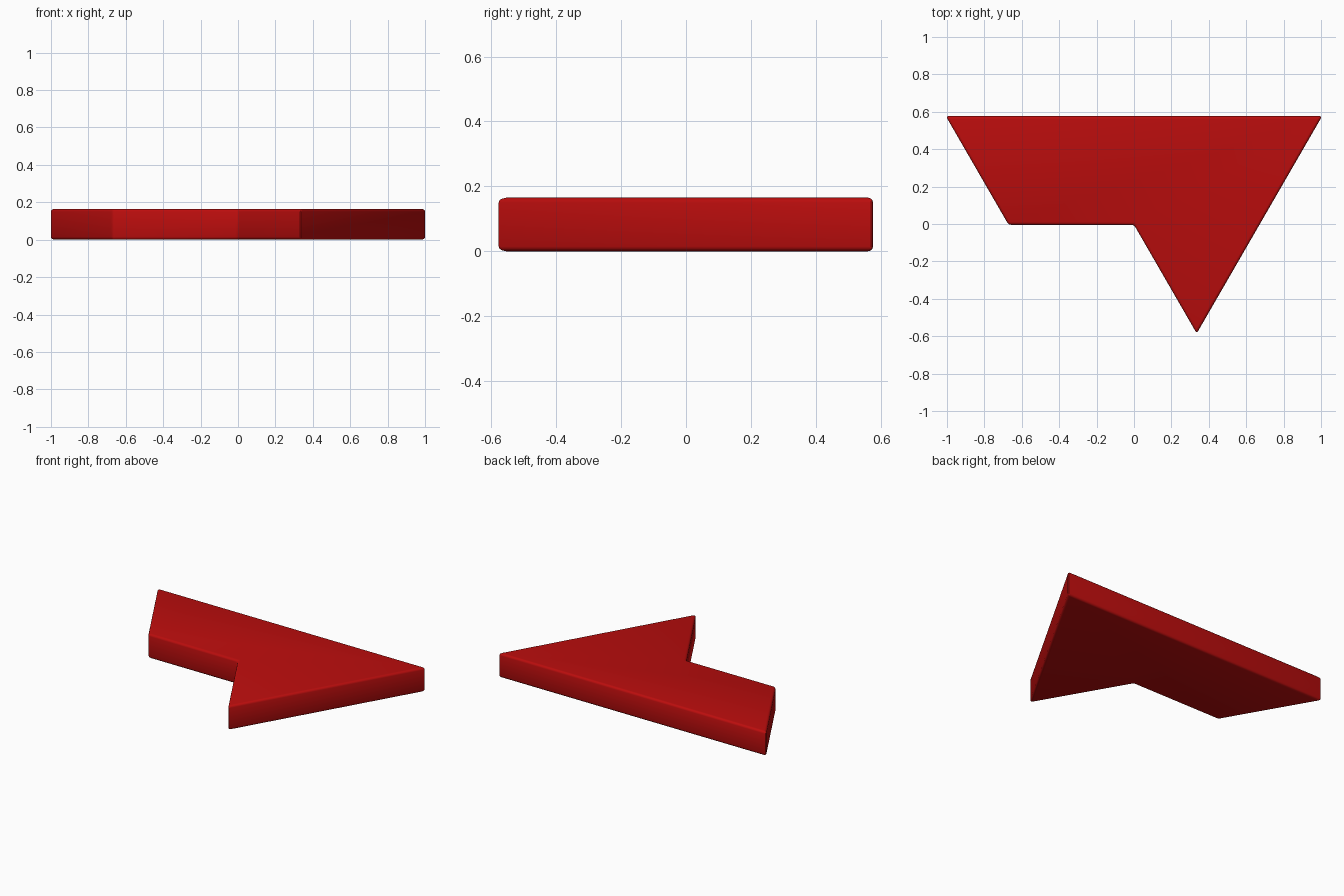
import bpy, bmesh
from math import sqrt, radians

if "Cube" in bpy.data.objects:
    bpy.data.objects.remove(bpy.data.objects["Cube"])

# Six-triangle puzzle tile: outline on a triangular grid with side u
u = 2.012 / 3
h = u * sqrt(3) / 2
thick = 0.165
shift = -0.0043  # recentres after the tip is rounded
outline = [(-1.5 * u, h), (-u, 0), (0, 0), (0.5 * u, -h), (1.5 * u, h)]

bm = bmesh.new()
base = bm.faces.new([bm.verts.new((x, y + shift, 0)) for x, y in outline])
up = bmesh.ops.extrude_face_region(bm, geom=[base])
bmesh.ops.translate(bm, vec=(0, 0, thick),
                    verts=[g for g in up["geom"] if isinstance(g, bmesh.types.BMVert)])
bmesh.ops.recalc_face_normals(bm, faces=bm.faces)

mesh = bpy.data.meshes.new("puzzle_tile")
bm.to_mesh(mesh)
bm.free()
tile = bpy.data.objects.new("puzzle_tile", mesh)
bpy.context.collection.objects.link(tile)

# Softly rounded edges
bevel = tile.modifiers.new("rounded_edges", 'BEVEL')
bevel.width = 0.015
bevel.segments = 3
bevel.limit_method = 'ANGLE'

bpy.context.view_layer.objects.active = tile
tile.select_set(True)
bpy.ops.object.modifier_apply(modifier=bevel.name)
bpy.ops.object.shade_smooth_by_angle(angle=radians(40))

# Red plastic
red = bpy.data.materials.new("red")
red.diffuse_color = (0.5, 0.004, 0.004, 1)
red.use_nodes = True
red.node_tree.nodes["Principled BSDF"].inputs["Base Color"].default_value = red.diffuse_color
tile.data.materials.append(red)
